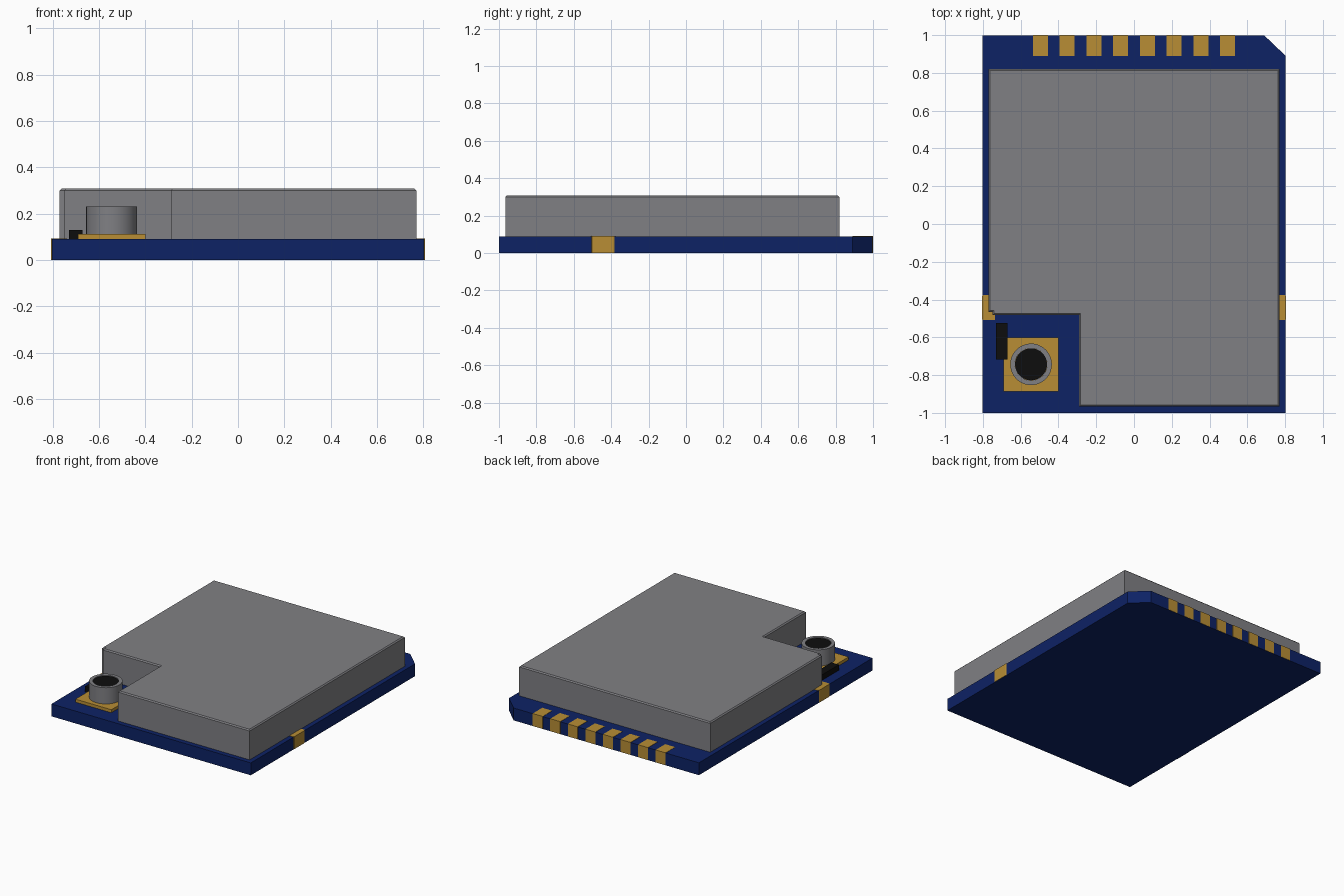
import bpy, bmesh, math

cube = bpy.data.objects.get("Cube")
if cube:
    bpy.data.objects.remove(cube, do_unlink=True)


def material(name, rgb):
    m = bpy.data.materials.new(name)
    m.use_nodes = True
    m.diffuse_color = (*rgb, 1)
    m.node_tree.nodes["Principled BSDF"].inputs["Base Color"].default_value = (*rgb, 1)
    return m


blue = material("board blue", (0.004, 0.016, 0.13))
grey = material("metal grey", (0.216, 0.216, 0.23))
gold = material("contact gold", (0.48, 0.27, 0.035))
black = material("black", (0.004, 0.004, 0.004))


def finish(bm, name, mat):
    bmesh.ops.recalc_face_normals(bm, faces=bm.faces)
    mesh = bpy.data.meshes.new(name)
    bm.to_mesh(mesh)
    bm.free()
    mesh.materials.append(mat)
    obj = bpy.data.objects.new(name, mesh)
    bpy.context.collection.objects.link(obj)
    return obj


def prism(name, outline, z0, z1, mat, rim=0):
    """Extrude a flat outline upward, optionally chamfering its top rim."""
    bm = bmesh.new()
    base = bm.faces.new([bm.verts.new((x, y, z0)) for x, y in outline])
    ext = bmesh.ops.extrude_face_region(bm, geom=[base])
    top = [v for v in ext["geom"] if isinstance(v, bmesh.types.BMVert)]
    bmesh.ops.translate(bm, verts=top, vec=(0, 0, z1 - z0))
    if rim:
        edges = [e for e in bm.edges if all(v in top for v in e.verts)]
        bmesh.ops.bevel(bm, geom=edges, offset=rim, segments=1, affect='EDGES')
    return finish(bm, name, mat)


def box(name, x0, x1, y0, y1, z0, z1, mat):
    return prism(name, [(x0, y0), (x1, y0), (x1, y1), (x0, y1)], z0, z1, mat)


T = 0.09  # board thickness

# Circuit board with one clipped corner
prism("circuit_board", [(-0.803, -1), (0.803, -1), (0.803, 0.89),
                        (0.69, 0.998), (-0.803, 0.998)], 0, T, blue)

# Shield can with a notch for the antenna socket
prism("shield_can", [(-0.77, -0.465), (-0.75, -0.465), (-0.75, -0.483), (-0.29, -0.483),
                     (-0.29, -0.965), (0.77, -0.965), (0.77, 0.82), (-0.77, 0.82)],
      T, 0.308, grey, rim=0.008)

# Row of edge contacts at the back
for i in range(8):
    x = (i - 3.5) * 0.1415
    box(f"back_contact_{i + 1}", x - 0.04, x + 0.04, 0.89, 1.0, 0.001, T + 0.002, gold)

# Contacts on both sides, wrapping over the edge
contact = [(0.737, -0.508), (0.8, -0.508), (0.806, -0.503),
           (0.806, -0.387), (0.8, -0.375), (0.737, -0.375)]
for side, s in (("left", 1), ("right", -1)):
    prism(f"{side}_contact", [(s * x, y) for x, y in contact], 0.001, T + 0.002, gold)

# Antenna socket: base plate, hollow sleeve and dark core
cx, cy = -0.545, -0.743
box("socket_base", -0.69, -0.4, -0.886, -0.6, T, 0.112, gold)


def lathe(name, profile, mat, steps=48):
    bm = bmesh.new()
    verts = [bm.verts.new((cx + r, cy, z)) for r, z in profile]
    edges = [bm.edges.new(pair) for pair in zip(verts, verts[1:])]
    bmesh.ops.spin(bm, geom=verts + edges, cent=(cx, cy, 0), axis=(0, 0, 1),
                   angle=math.tau, steps=steps)
    bmesh.ops.remove_doubles(bm, verts=bm.verts, dist=0.0001)
    obj = finish(bm, name, mat)
    bpy.ops.object.select_all(action='DESELECT')
    obj.select_set(True)
    bpy.context.view_layer.objects.active = obj
    bpy.ops.object.shade_smooth_by_angle(angle=math.radians(30))


lathe("socket_sleeve", [(0.085, 0.112), (0.11, 0.112), (0.11, 0.23),
                        (0.085, 0.23), (0.085, 0.112)], grey)
lathe("socket_core", [(0, 0.112), (0.0845, 0.112), (0.0845, 0.225), (0, 0.225)], black)

# Small chip beside the socket
box("chip", -0.73, -0.67, -0.717, -0.525, T, 0.13, black)
